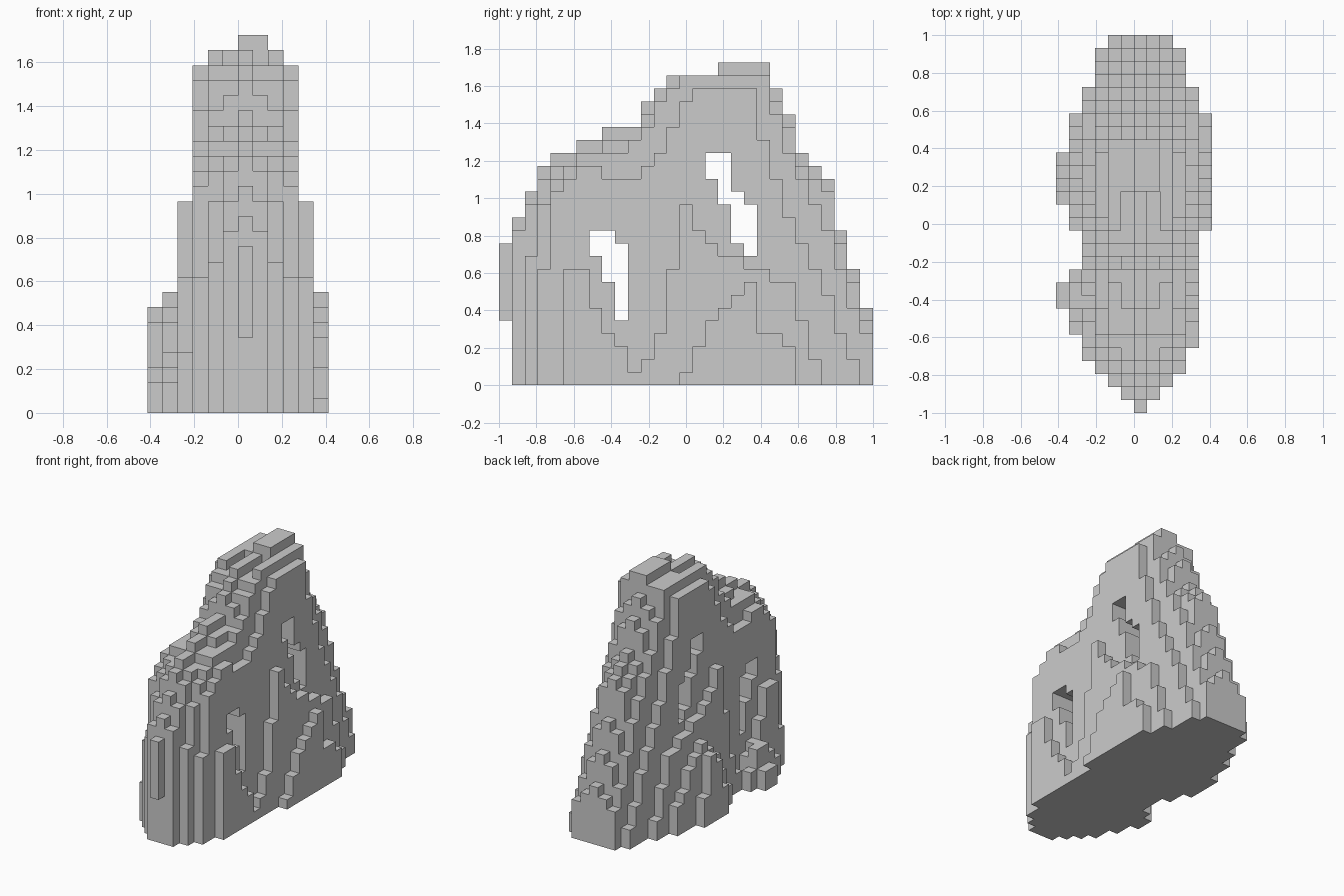
import bpy, bmesh

if "Cube" in bpy.data.objects:
    bpy.data.objects.remove(bpy.data.objects["Cube"])

V = 2 / 29            # block size: 29 blocks long, 12 wide, 25 high
MID = 6               # column of blocks holding the ridge

# Ridge height, in blocks, from front to back
RIDGE = [11, 13, 15, 17, 18, 18, 19, 19, 20, 20, 20, 22, 23, 24, 24, 24, 24,
         25, 25, 25, 25, 23, 21, 18, 17, 16, 12, 9, 6]

# Height contours (position along y, height) of each layer away from the ridge
SIDE2 = [(2, 10), (3, 14), (5, 17), (7, 18), (9, 18), (11, 20), (13, 23), (14, 24),
         (20, 24), (21, 21), (22, 18), (24, 14), (26, 9), (28, 4)]
SIDE3 = [(3, 9), (4, 15), (6, 17), (9, 16), (11, 17), (13, 20), (15, 23), (19, 23),
         (20, 19), (22, 13), (24, 9), (27, 2)]
SIDE4 = [(5, 9), (6, 9), (7, 6), (9, 3), (10, 1), (11, 2), (12, 4), (13, 9), (14, 14),
         (15, 12), (17, 10), (20, 9), (22, 8), (24, 2)]
RIGHT5 = [(14, 1), (15, 3), (16, 5), (17, 6), (18, 7), (19, 8), (20, 4), (22, 3)]
LEFT4 = [(4, 4)] + SIDE4
LEFT5 = [(14, 2), (16, 6), (18, 8), (20, 6), (22, 3)]
LEFT6 = [(16, 3), (17, 6), (18, 7), (19, 3)]
LEDGE5 = [(6, 2), (8, 4), (9, 4), (10, 2)]
LEDGE6 = [(8, 2), (9, 2)]

# Two slanting openings that run right through: position -> height range
HOLES = {7: (10, 12), 8: (8, 12), 9: (5, 11),
         16: (16, 18), 17: (14, 18), 18: (11, 15), 19: (10, 14)}


def contour(points, j):
    for (a, ha), (b, hb) in zip(points, points[1:]):
        if a <= j <= b:
            return round(ha + (hb - ha) * (j - a) / (b - a))
    return 0


def height(i, j):
    d = i - MID
    if d == 0:
        return RIDGE[j]
    if abs(d) == 1:
        if j == 0:
            return 0
        return RIDGE[j] - (0 if d > 0 and 17 <= j <= 20 else 1)
    right = {2: SIDE2, 3: SIDE3, 4: SIDE4, 5: RIGHT5}
    left = {2: SIDE2, 3: SIDE3, 4: LEFT4, 5: LEFT5, 6: LEFT6}
    h = contour((right if d > 0 else left)[abs(d)], j)
    if d == -5:
        h = max(h, contour(LEDGE5, j))
    if d == -6:
        h = max(h, contour(LEDGE6, j))
    return min(h, RIDGE[j])


def solid_blocks():
    cells = set()
    for i in range(12):
        for j in range(29):
            for k in range(height(i, j)):
                lo, hi = HOLES.get(j, (0, 0))
                if lo <= k < hi or (j == 0 and k < 5):
                    continue
                cells.add((i, j, k))
    return cells


def block_mesh(name, cells):
    """Keep only the outer faces of the blocks."""
    bm = bmesh.new()
    verts = {}

    def vert(p):
        if p not in verts:
            verts[p] = bm.verts.new(((p[0] - 6) * V, p[1] * V - 1, p[2] * V))
        return verts[p]

    for c in cells:
        for axis in range(3):
            u, w = (axis + 1) % 3, (axis + 2) % 3
            for side in (0, 1):
                n = list(c)
                n[axis] += 1 if side else -1
                if tuple(n) in cells:
                    continue
                quad = []
                for a, b in ((0, 0), (1, 0), (1, 1), (0, 1)):
                    p = list(c)
                    p[axis] += side
                    p[u] += a
                    p[w] += b
                    quad.append(vert(tuple(p)))
                bm.faces.new(quad if side else quad[::-1])
    mesh = bpy.data.meshes.new(name)
    bm.to_mesh(mesh)
    bm.free()
    obj = bpy.data.objects.new(name, mesh)
    bpy.context.collection.objects.link(obj)
    return obj


# Stepped rock with two openings
block_mesh("rock", solid_blocks())
